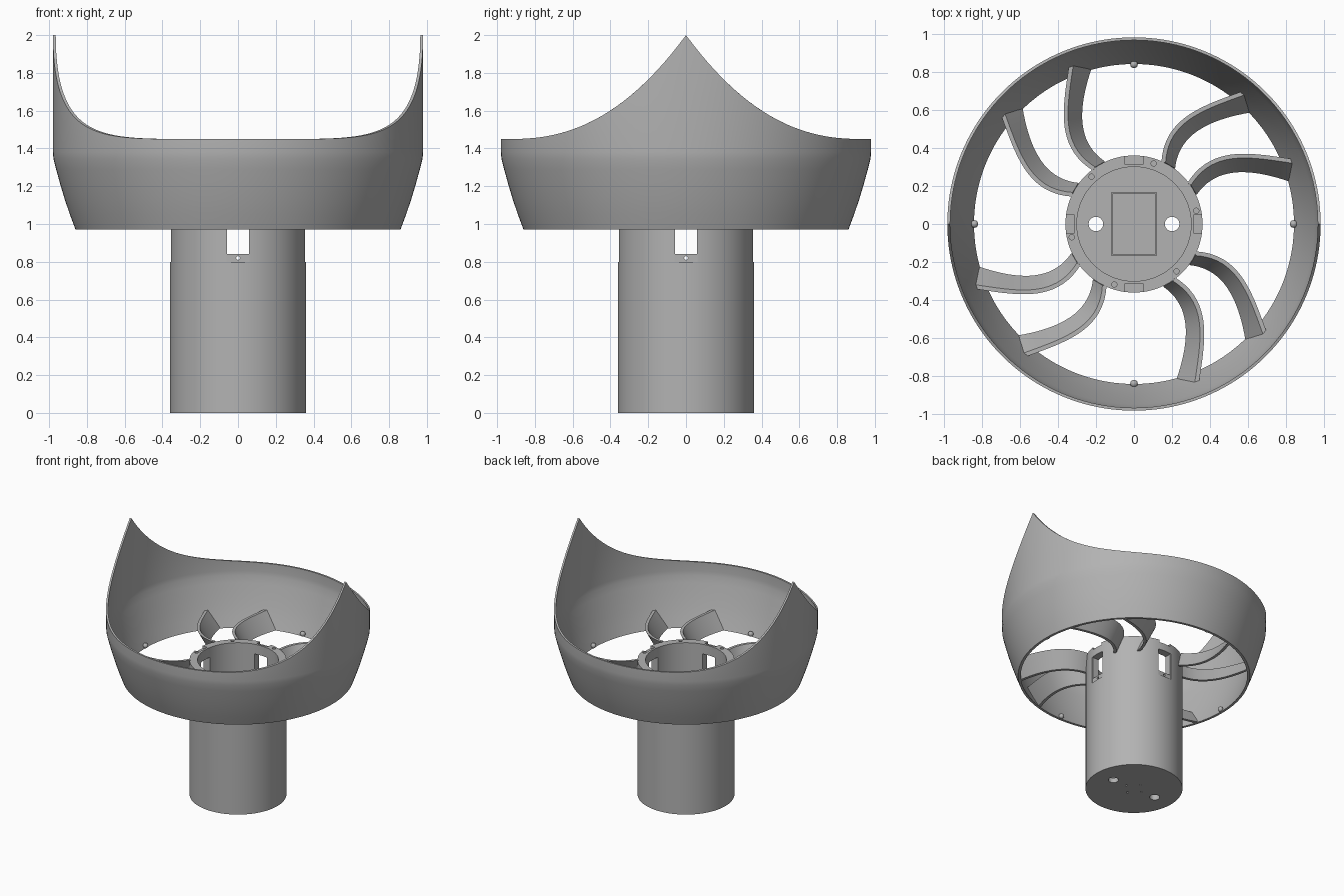
import bpy, bmesh, math
from mathutils import Vector, Matrix
from mathutils.geometry import interpolate_bezier

if "Cube" in bpy.data.objects:
    bpy.data.objects.remove(bpy.data.objects["Cube"])

grey = bpy.data.materials.new("plain grey")
grey.diffuse_color = (0.45, 0.45, 0.45, 1)
grey.use_nodes = True
grey.node_tree.nodes["Principled BSDF"].inputs["Base Color"].default_value = grey.diffuse_color


def add_object(name, bm, smooth=True):
    bmesh.ops.recalc_face_normals(bm, faces=bm.faces)
    me = bpy.data.meshes.new(name)
    bm.to_mesh(me)
    bm.free()
    me.materials.append(grey)
    ob = bpy.data.objects.new(name, me)
    bpy.context.collection.objects.link(ob)
    if smooth:
        smooth_object(ob)
    return ob


def smooth_object(ob):
    bpy.ops.object.select_all(action='DESELECT')
    ob.select_set(True)
    bpy.context.view_layer.objects.active = ob
    bpy.ops.object.shade_smooth_by_angle(angle=math.radians(30))


def lathe(name, profile, segments):
    """Revolve a closed outline; profile(angle) gives (radius, z) points."""
    bm = bmesh.new()
    rings = []
    for i in range(segments):
        a = math.tau * i / segments
        rings.append([bm.verts.new((r * math.cos(a), r * math.sin(a), z))
                      for r, z in profile(a)])
    n = len(rings[0])
    for i in range(segments):
        a, b = rings[i], rings[(i + 1) % segments]
        for j in range(n):
            k = (j + 1) % n
            bm.faces.new((a[j], b[j], b[k], a[k]))
    return add_object(name, bm)


def box(bm, center, size, angle=0):
    m = (Matrix.Rotation(angle, 4, 'Z') @ Matrix.Translation(center)
         @ Matrix.Diagonal((*size, 1)))
    bmesh.ops.create_cube(bm, size=1, matrix=m)


def rod(bm, center, radius, depth, rotation=Matrix(), segments=16):
    bmesh.ops.create_cone(bm, cap_ends=True, segments=segments, radius1=radius,
                          radius2=radius, depth=depth,
                          matrix=rotation @ Matrix.Translation(center))


def cut(target, bm):
    """Subtract a mesh of separate solids and bake the result."""
    cutter = add_object("cutter", bm, False)
    cutter.hide_render = True
    mod = target.modifiers.new("cut", 'BOOLEAN')
    mod.operation, mod.solver, mod.object = 'DIFFERENCE', 'EXACT', cutter
    dg = bpy.context.evaluated_depsgraph_get()
    me = bpy.data.meshes.new_from_object(target.evaluated_get(dg))
    target.modifiers.clear()
    target.data = me
    bpy.data.objects.remove(cutter)


# Outer shroud with two swept-up peaks
def rim_height(radius, a):
    y = abs(radius * math.sin(a))
    return 1.45 + 0.55 * max(0, 1 - y / 0.93) ** 2.3


def shroud_profile(a):
    return [(0.84, 0.97), (0.86, 0.97), (0.89, 1.05), (0.917, 1.13),
            (0.941, 1.21), (0.963, 1.29), (0.977, 1.345), (0.98, 1.38),
            (0.98, rim_height(0.98, a)), (0.965, rim_height(0.965, a)),
            (0.965, 1.38), (0.961, 1.345), (0.946, 1.29), (0.923, 1.21),
            (0.898, 1.13), (0.871, 1.05)]


lathe("shroud", shroud_profile, 160)

# Hollow central tube, closed by a floor
WALL_IN, WALL_OUT, TUBE_TOP, FLOOR = 0.30, 0.36, 1.10, 0.04
tube = lathe("central_tube", lambda a: [(WALL_IN, 0), (WALL_OUT, 0), (WALL_OUT, TUBE_TOP),
                                        (WALL_IN, TUBE_TOP), (WALL_IN, FLOOR)], 96)
bm = bmesh.new()
rod(bm, (0, 0, FLOOR / 2), WALL_IN + 0.001, FLOOR, segments=96)
floor = add_object("tube_floor", bm)

quarter = [math.pi / 2 * i for i in range(4)]

# Shallow side recesses, then windows, screw holes and rim notches
bm = bmesh.new()
for a in quarter:
    box(bm, (0.40, 0, 0.91), (0.10, 0.12, 0.22), a)
cut(tube, bm)
bm = bmesh.new()
for a in quarter:
    box(bm, (0.33, 0, 0.93), (0.20, 0.115, 0.18), a)
    box(bm, (0.34, 0, 1.10), (0.05, 0.10, 0.04), a)
    rod(bm, (0, 0, 0.34), 0.01, 0.1,
        Matrix.Translation((0, 0, 0.82)) @ Matrix.Rotation(a, 4, 'Z')
        @ Matrix.Rotation(math.pi / 2, 4, 'Y'))
for i in range(6):
    a = math.radians(12 + 60 * i)
    rod(bm, (0.334 * math.cos(a), 0.334 * math.sin(a), 1.10), 0.014, 0.1)
cut(tube, bm)
smooth_object(tube)

# Cable holes and small screw holes in the floor
bm = bmesh.new()
for x in (-0.2, 0.2):
    rod(bm, (x, 0, FLOOR / 2), 0.038, 0.2, segments=32)
for a in quarter:
    rod(bm, (0.075 * math.cos(a), 0.075 * math.sin(a), 0), 0.008, 0.04)
cut(floor, bm)
smooth_object(floor)

# Rectangular tray frame on the floor
bm = bmesh.new()
for s in (-1, 1):
    box(bm, (s * 0.115, 0, FLOOR + 0.015), (0.008, 0.336, 0.03))
    box(bm, (0, s * 0.164, FLOOR + 0.015), (0.222, 0.008, 0.03))
add_object("floor_tray_frame", bm, False)


# Curved, tilted blades: four pairs joining tube and shroud
def side_lines(points, z, half):
    pts = [Vector(p) for p in interpolate_bezier(*[Vector((x, y, z)) for x, y in points], 20)]
    left, right = [], []
    for i, p in enumerate(pts):
        t = (pts[min(i + 1, 19)] - pts[max(i - 1, 0)]).normalized()
        n = Vector((-t.y, t.x, 0)) * half
        left.append(p + n)
        right.append(p - n)
    return left, right


top = side_lines([(0.29, 0.21), (0.41, 0.40), (0.60, 0.365), (0.832, 0.33)], 1.105, 0.011)
low = side_lines([(0.32, 0.16), (0.43, 0.32), (0.62, 0.30), (0.815, 0.235)], 0.972, 0.011)
for pair, a in enumerate(quarter):
    for side, extra in (("a", 0), ("b", 28.5)):
        rot = Matrix.Rotation(a + math.radians(extra), 3, 'Z')
        bm = bmesh.new()
        rows = [[bm.verts.new(rot @ p) for p in section]
                for section in zip(top[0], top[1], low[1], low[0])]
        for r, s in zip(rows, rows[1:]):
            for j in range(4):
                k = (j + 1) % 4
                bm.faces.new((r[j], s[j], s[k], r[k]))
        bm.faces.new(rows[0])
        bm.faces.new(rows[-1])
        add_object(f"blade_{pair + 1}{side}", bm)

# Small locating knobs inside the lower shroud edge
for i, a in enumerate(quarter):
    bm = bmesh.new()
    bmesh.ops.create_uvsphere(bm, u_segments=16, v_segments=10, radius=0.02,
                              matrix=Matrix.Translation((0.838 * math.cos(a),
                                                         0.838 * math.sin(a), 0.992)))
    add_object(f"knob_{i + 1}", bm)
